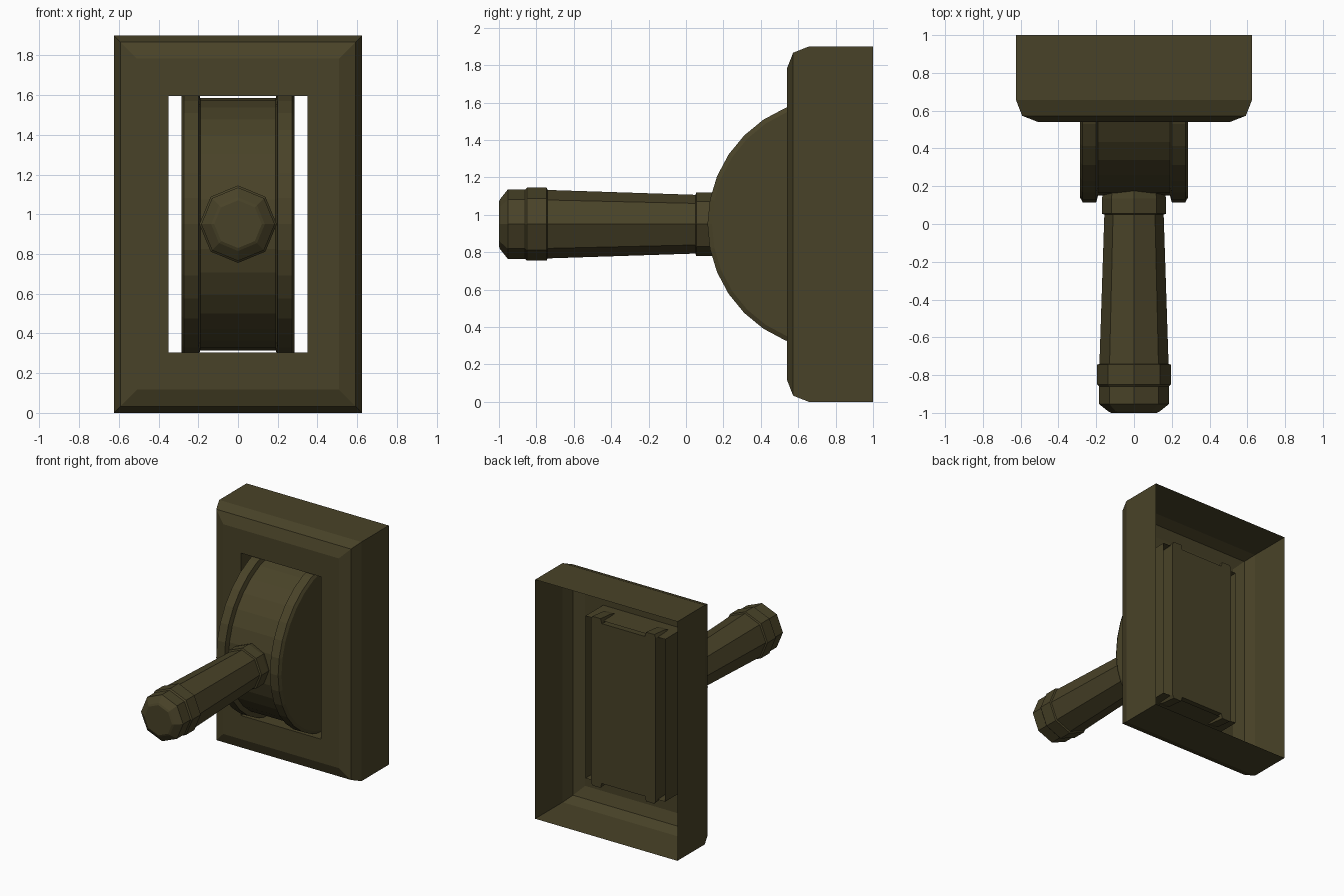
import bpy
import bmesh
from math import sin, cos, pi

if "Cube" in bpy.data.objects:
    bpy.data.objects.remove(bpy.data.objects["Cube"], do_unlink=True)

MID_Z = 0.95

bronze = bpy.data.materials.new("dark olive bronze")
bronze.use_nodes = True
colour = (0.066, 0.055, 0.021, 1)
bronze.diffuse_color = colour
bronze.node_tree.nodes["Principled BSDF"].inputs["Base Color"].default_value = colour


def skin(name, rings, closed=True, cap_start=False, cap_end=False, recalc=True):
    """Bridge successive rings of points with quads."""
    bm = bmesh.new()
    loops = [[bm.verts.new(p) for p in ring] for ring in rings]
    n = len(loops[0])
    for a, b in zip(loops, loops[1:]):
        for i in range(n if closed else n - 1):
            j = (i + 1) % n
            bm.faces.new((a[i], a[j], b[j], b[i]))
    if cap_start:
        bm.faces.new(loops[0])
    if cap_end:
        bm.faces.new(loops[-1])
    if not closed:
        # side discs and flat back of a partial revolve
        bm.faces.new([loop[0] for loop in loops])
        bm.faces.new([loop[-1] for loop in loops])
        bm.faces.new(loops[0] + loops[-1][::-1])
    if recalc:
        bmesh.ops.recalc_face_normals(bm, faces=bm.faces)
    mesh = bpy.data.meshes.new(name)
    bm.to_mesh(mesh)
    bm.free()
    mesh.materials.append(bronze)
    obj = bpy.data.objects.new(name, mesh)
    bpy.context.collection.objects.link(obj)
    return obj


def rectangle(half_x, half_z, y):
    return [(sx * half_x, y, MID_Z + sz * half_z)
            for sx, sz in ((-1, -1), (1, -1), (1, 1), (-1, 1))]


# Wall plate: open-backed shell, bevelled front, slot with walls running back
W, H = 0.625, 0.95
plate = [rectangle(W - inset, H - inset, y)
         for inset, y in ((0, 1.0), (0, 0.657), (0.033, 0.573), (0.117, 0.54))]
plate += [rectangle(0.35, 0.645, 0.54), rectangle(0.35, 0.645, 0.762)]
skin("wall_plate", plate, recalc=False)

# Half drum with two raised rims and a sunken middle band
half = [(0.285, 0.648), (0.272, 0.672), (0.2, 0.672), (0.19, 0.635)]
section = [(-x, r) for x, r in half] + [(x, r) for x, r in reversed(half)]
STEPS = 16
drum = []
for k in range(STEPS + 1):
    a = pi * k / STEPS
    drum.append([(x, 0.787 - r * sin(a), MID_Z + r * cos(a)) for x, r in section])
skin("pivot_drum", drum, closed=False)

# Octagonal lever: collar, tapered shaft, grip ring and rounded tip
lever = [(0.19, 0.158), (0.135, 0.17), (0.055, 0.17), (0.05, 0.157),
         (-0.74, 0.183), (-0.745, 0.195), (-0.85, 0.195), (-0.86, 0.185),
         (-0.953, 0.185), (-0.993, 0.135), (-1.0, 0.12)]
rings = [[(r * cos(pi * i / 4), y, MID_Z + r * sin(pi * i / 4)) for i in range(8)]
         for y, r in lever]
skin("lever_handle", rings, cap_start=True, cap_end=True)
